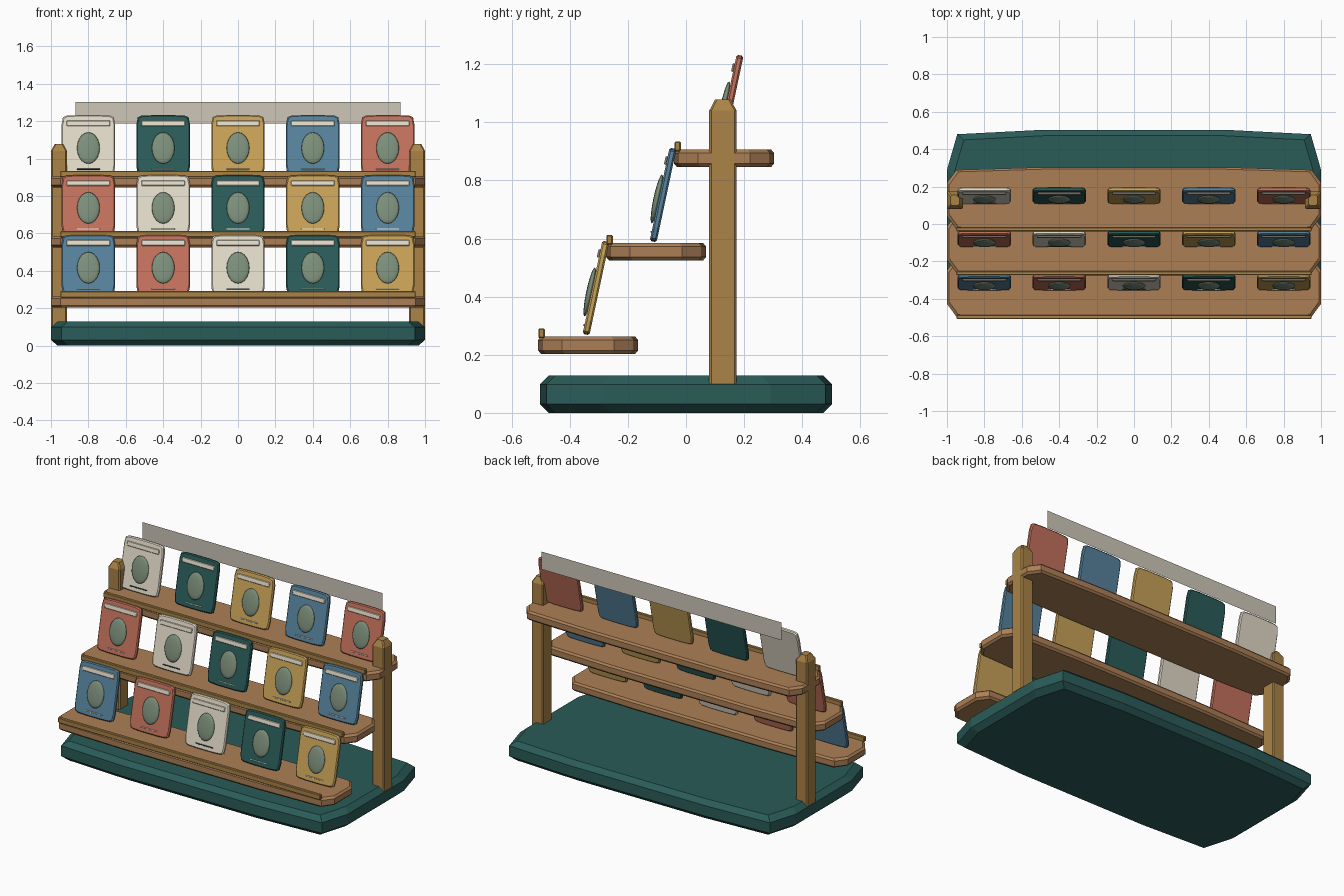
import bpy, bmesh, math
from mathutils import Matrix, Vector

if "Cube" in bpy.data.objects:
    bpy.data.objects.remove(bpy.data.objects["Cube"])


def mat(name, r, g, b):
    m = bpy.data.materials.new(name)
    m.diffuse_color = [(c / 255) ** 2.2 for c in (r, g, b)] + [1]
    m.use_nodes = True
    m.node_tree.nodes["Principled BSDF"].inputs["Base Color"].default_value = m.diffuse_color
    return m


GREEN = mat("deep_green", 46, 92, 89)
WOOD = mat("shelf_wood", 170, 126, 86)
POST = mat("post_wood", 168, 130, 72)
CREAM = mat("cream", 226, 218, 200)
SEAL = mat("sage", 124, 142, 122)
SIGN = mat("sign_card", 205, 198, 183)
DARK = mat("dark_ink", 50, 62, 58)
PALETTE = [mat("blue", 88, 130, 156), mat("coral", 194, 113, 92), CREAM,
           GREEN, mat("mustard", 199, 161, 88)]


def finish(name, bm, material, matrix=Matrix()):
    bmesh.ops.recalc_face_normals(bm, faces=bm.faces)
    me = bpy.data.meshes.new(name)
    bm.to_mesh(me)
    bm.free()
    me.materials.append(material)
    ob = bpy.data.objects.new(name, me)
    ob.matrix_world = matrix
    bpy.context.collection.objects.link(ob)
    return ob


def mirrored(quarter):
    """Full outline from points of the +x +y quarter, listed anticlockwise."""
    half = quarter + [(-x, y) for x, y in reversed(quarter)]
    return half + [(-x, -y) for x, y in half]


def prism(name, outline, layers, material, matrix=Matrix()):
    """Loft an outline through (z, x inset, y inset) layers and cap both ends."""
    bm = bmesh.new()
    rings = []
    for z, ix, iy in layers:
        rings.append([bm.verts.new((x - math.copysign(min(ix, abs(x)), x),
                                    y - math.copysign(min(iy, abs(y)), y), z))
                      for x, y in outline])
    n = len(outline)
    for a, b in zip(rings, rings[1:]):
        for i in range(n):
            bm.faces.new((a[i], a[(i + 1) % n], b[(i + 1) % n], b[i]))
    bm.faces.new(rings[0])
    bm.faces.new(rings[-1])
    return finish(name, bm, material, matrix)


def slab_layers(h, ix, iy, cz):
    return [(0, ix, iy), (cz, 0, 0), (h - cz, 0, 0), (h, ix, iy)]


def bar(name, w, d, h, c, material, matrix=Matrix()):
    """Small chamfered block, bottom face at z = 0."""
    return prism(name, mirrored([(w - c, d), (w, d - c)][::-1]),
                 slab_layers(h, c, c, c), material, matrix)


# Base plinth
prism("base", mirrored([(1.0, 0.29), (0.945, 0.48), (0.5, 0.503)]),
      slab_layers(0.128, 0.035, 0.03, 0.03), GREEN)

# Two upright posts with chamfered tops
post_outline = mirrored([(0.043, 0.04), (0.036, 0.047)])
for side, x in (("left", -0.957), ("right", 0.957)):
    prism(side + "_post", post_outline,
          [(0.1, 0, 0), (1.04, 0, 0), (1.078, 0.02, 0.02)], POST,
          Matrix.Translation((x, 0.127, 0)))

shelf_outline = mirrored([(1.0, 0.09), (0.95, 0.158), (0.5, 0.172)])
packet_outline = mirrored([(0.143, 0.115), (0.136, 0.153), (0.118, 0.161), (0.06, 0.164)])

for row in range(3):
    sy, sz = -0.337 + 0.234 * row, 0.203 + 0.3215 * row
    # Shelf board and its front retaining lip
    prism(f"shelf_{row}", shelf_outline, slab_layers(0.06, 0.012, 0.01, 0.012),
          WOOD, Matrix.Translation((0, sy, sz)))
    bar(f"shelf_lip_{row}", 0.95, 0.011, 0.034, 0.004, POST,
        Matrix.Translation((0, sy - 0.16, sz + 0.054)))

    for col in range(5):
        # Packet frame: local x across, y up the packet, z out of its face
        frame = (Matrix.Translation((-0.8 + 0.4 * col, -0.31 + 0.231 * row,
                                     0.43 + 0.32 * row))
                 @ Matrix.Rotation(math.radians(78), 4, 'X'))
        tag = f"_{row}_{col}"
        colour = PALETTE[(row + col) % 5]
        prism("packet" + tag, packet_outline,
              [(-0.012, 0.006, 0.006), (-0.006, 0, 0), (0.006, 0, 0), (0.012, 0.006, 0.006)],
              colour, frame)
        # Heading band and thin rules
        bar("band" + tag, 0.116, 0.015, 0.008, 0.003, CREAM,
            frame @ Matrix.Translation((0, 0.118, 0.011)))
        ink = DARK if colour == CREAM else CREAM
        bar("lower_rule" + tag, 0.062, 0.003, 0.005, 0.001, ink,
            frame @ Matrix.Translation((0, -0.133, 0.011)))
        # Raised oval picture
        bm = bmesh.new()
        bmesh.ops.create_uvsphere(bm, u_segments=20, v_segments=10, radius=1)
        bmesh.ops.scale(bm, vec=Vector((0.061, 0.086, 0.012)), verts=bm.verts)
        oval = finish("oval" + tag, bm, SEAL, frame @ Matrix.Translation((0, -0.018, 0.018)))
        for p in oval.data.polygons:
            p.use_smooth = True

# Flat header card behind the top row
bm = bmesh.new()
bm.faces.new([bm.verts.new((x, 0.253, z)) for x, z in
              ((-0.87, 1.187), (0.87, 1.187), (0.87, 1.303), (-0.87, 1.303))])
finish("header_card", bm, SIGN)
